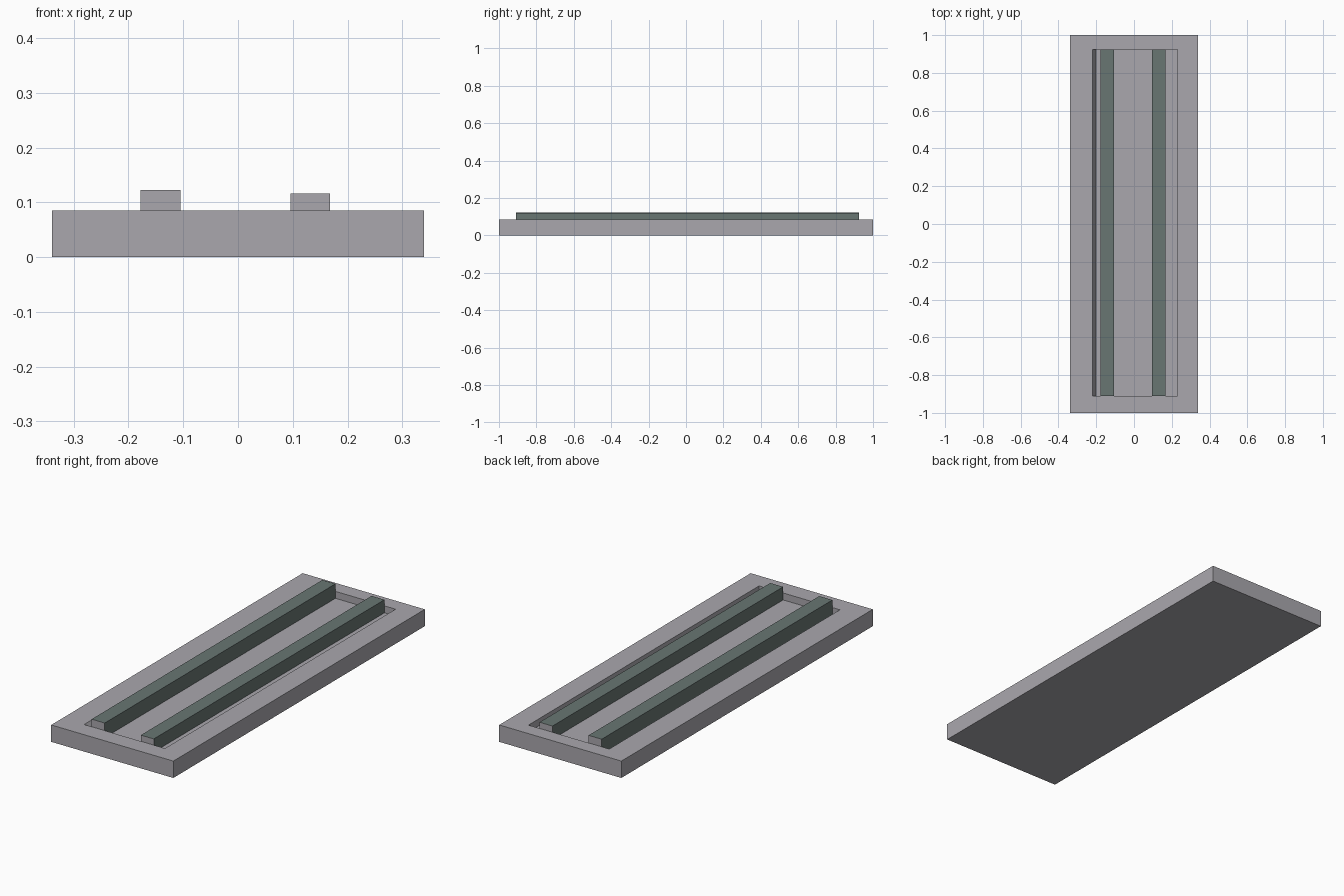
import bpy
import bmesh

cube = bpy.data.objects.get("Cube")
if cube:
    bpy.data.objects.remove(cube, do_unlink=True)


def material(name, color):
    mat = bpy.data.materials.new(name)
    mat.use_nodes = True
    mat.diffuse_color = color
    mat.node_tree.nodes["Principled BSDF"].inputs["Base Color"].default_value = color
    return mat


GREY = material("warm_grey", (0.40, 0.39, 0.42, 1))
GREEN = material("slate_green", (0.14, 0.18, 0.17, 1))

# Shared dimensions
TOP, FLOOR = 0.085, 0.05
FRONT, BACK = -0.91, 0.925


def make_object(name, bm, *mats):
    bmesh.ops.recalc_face_normals(bm, faces=bm.faces)
    mesh = bpy.data.meshes.new(name)
    bm.to_mesh(mesh)
    bm.free()
    for mat in mats:
        mesh.materials.append(mat)
    obj = bpy.data.objects.new(name, mesh)
    bpy.context.collection.objects.link(obj)
    return obj


def ring(bm, x0, x1, y0, y1, z):
    return [bm.verts.new((x, y, z)) for x, y in ((x0, y0), (x1, y0), (x1, y1), (x0, y1))]


def bridge(bm, a, b):
    for i in range(4):
        j = (i + 1) % 4
        bm.faces.new((a[i], a[j], b[j], b[i]))


# Slab with a shallow tray sunk into its top; the tray's right wall leans
bm = bmesh.new()
rings = [
    ring(bm, -0.34, 0.34, -1, 1, 0),
    ring(bm, -0.34, 0.34, -1, 1, TOP),
    ring(bm, -0.22, 0.23, FRONT, BACK, TOP),
    ring(bm, -0.20, 0.23, FRONT, BACK, FLOOR),
]
for a, b in zip(rings, rings[1:]):
    bridge(bm, a, b)
bm.faces.new(rings[0])
bm.faces.new(rings[-1])
make_object("base_slab", bm, GREY)

# Two rails resting in the tray, green along their length and grey at the ends
for name, x0, x1, height in (("right_rail", -0.178, -0.105, 0.123),
                             ("left_rail", 0.096, 0.168, 0.116)):
    bm = bmesh.new()
    low = ring(bm, x0, x1, FRONT, BACK, FLOOR)
    high = ring(bm, x0, x1, FRONT, BACK, height)
    bridge(bm, low, high)
    bm.faces.new(low)
    bm.faces.new(high)
    bm.normal_update()
    for face in bm.faces:
        face.material_index = 0 if abs(face.normal.y) > 0.5 else 1
    make_object(name, bm, GREY, GREEN)
